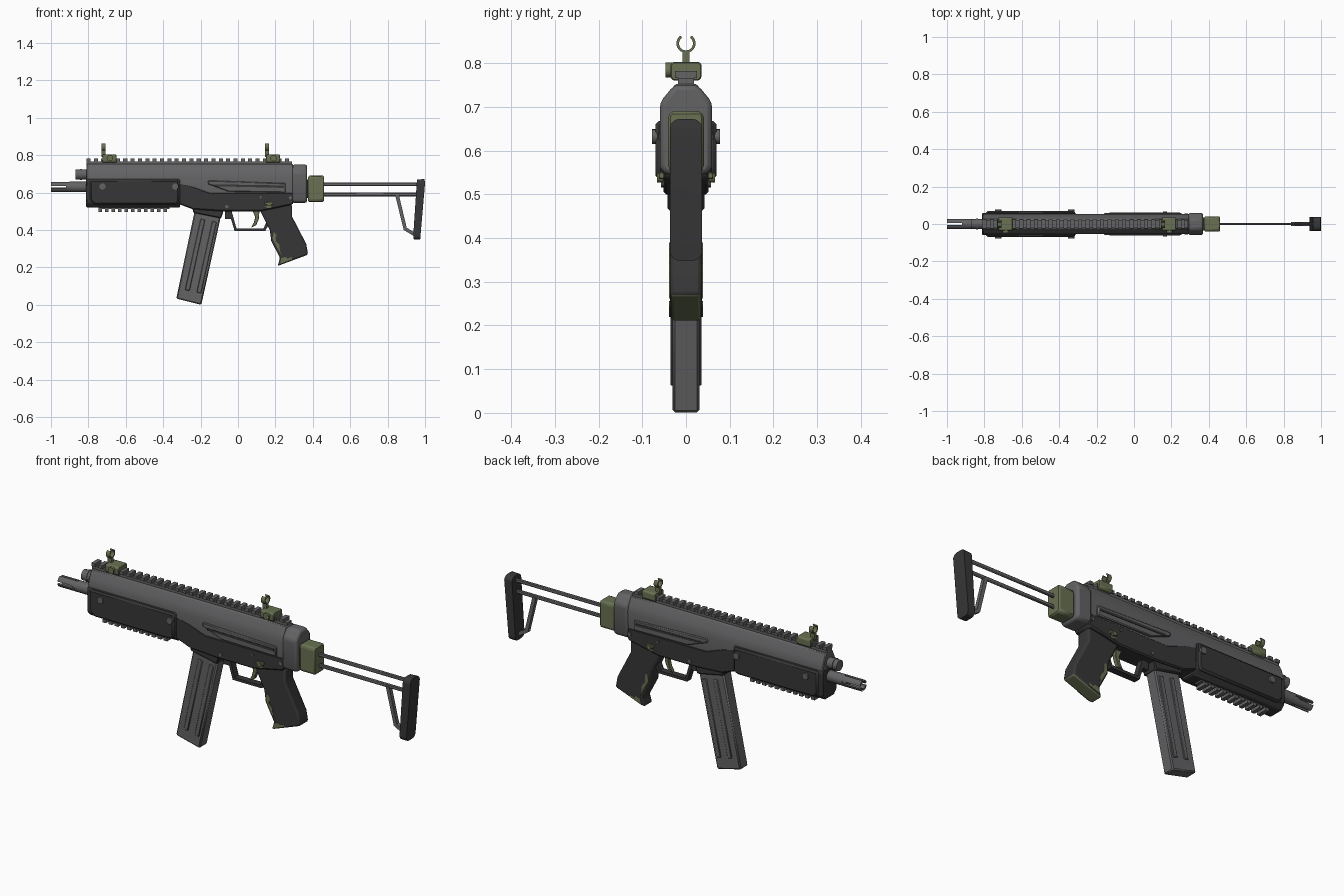
import bpy, bmesh, math
from mathutils import Vector

cube = bpy.data.objects.get("Cube")
if cube:
    bpy.data.objects.remove(cube, do_unlink=True)


def material(name, rgb):
    m = bpy.data.materials.new(name)
    m.use_nodes = True
    m.diffuse_color = (*rgb, 1)
    m.node_tree.nodes["Principled BSDF"].inputs["Base Color"].default_value = (*rgb, 1)
    return m


STEEL = material("grey steel", (0.125, 0.125, 0.13))
BLACK = material("dark polymer", (0.037, 0.037, 0.038))
OLIVE = material("olive green", (0.14, 0.165, 0.085))


def finish(name, bm, mat, bevel=0.0, segments=1):
    bmesh.ops.recalc_face_normals(bm, faces=bm.faces[:])
    mesh = bpy.data.meshes.new(name)
    bm.to_mesh(mesh)
    bm.free()
    ob = bpy.data.objects.new(name, mesh)
    bpy.context.collection.objects.link(ob)
    mesh.materials.append(mat)
    if bevel:
        mod = ob.modifiers.new("bevel", 'BEVEL')
        mod.width, mod.segments = bevel, segments
        mod.limit_method, mod.angle_limit = 'ANGLE', 0.6
    bpy.ops.object.select_all(action='DESELECT')
    ob.select_set(True)
    bpy.context.view_layer.objects.active = ob
    bpy.ops.object.shade_smooth_by_angle(angle=0.6)
    return ob


def extrude(name, pts, axis, a, b, mat, bevel=0.0, segments=1):
    """Prism: (x, z) outline swept along y, or (y, z) outline swept along x."""
    bm = bmesh.new()
    def place(p, d):
        return (p[0], d, p[1]) if axis == 'y' else (d, p[0], p[1])
    face = bm.faces.new([bm.verts.new(place(p, a)) for p in pts])
    new = bmesh.ops.extrude_face_region(bm, geom=[face])["geom"]
    shift = (0, b - a, 0) if axis == 'y' else (b - a, 0, 0)
    bmesh.ops.translate(bm, vec=shift, verts=[v for v in new if isinstance(v, bmesh.types.BMVert)])
    return finish(name, bm, mat, bevel, segments)


def slab(name, pts, half, mat, bevel=0.0, segments=1):
    return extrude(name, pts, 'y', -half, half, mat, bevel, segments)


def box(name, x0, x1, half, z0, z1, mat, bevel=0.0):
    return slab(name, [(x0, z0), (x1, z0), (x1, z1), (x0, z1)], half, mat, bevel)


def rod(name, p, q, r, mat, sides=16):
    p, q = Vector(p), Vector(q)
    bm = bmesh.new()
    bmesh.ops.create_cone(bm, cap_ends=True, segments=sides, radius1=r, radius2=r, depth=(q - p).length)
    bm.transform((q - p).to_track_quat('Z', 'Y').to_matrix().to_4x4())
    bmesh.ops.translate(bm, vec=(p + q) / 2, verts=bm.verts[:])
    return finish(name, bm, mat)


def mirrored(half):
    return half + [(-y, z) for y, z in reversed(half)]


def arc(cy, cz, r_out, r_in, a0, a1, steps):
    angles = [math.radians(a0 + (a1 - a0) * i / steps) for i in range(steps + 1)]
    ring = [(r_out, a) for a in angles] + [(r_in, a) for a in reversed(angles)]
    return [(cy + r * math.cos(a), cz + r * math.sin(a)) for r, a in ring]


# Receiver: steel upper shell, dark lower frame, rear cap
shell = mirrored([(0.048, 0.585), (0.054, 0.68), (0.045, 0.715), (0.026, 0.752)])
extrude("upper_receiver", shell, 'x', -0.81, 0.295, STEEL, 0.004)
slab("lower_receiver", [(-0.32, 0.54), (-0.24, 0.51), (-0.09, 0.50), (0.12, 0.50), (0.29, 0.535),
                        (0.305, 0.56), (0.305, 0.60), (-0.15, 0.60), (-0.24, 0.635), (-0.32, 0.655)],
     0.052, BLACK, 0.006)
cap = mirrored([(0.05, 0.545), (0.06, 0.565), (0.06, 0.71), (0.027, 0.75)])
extrude("rear_cap", cap, 'x', 0.29, 0.37, STEEL, 0.012, 2)

# Side ribs, grooves and pins on both sides of the receiver
for s, side in ((-1, "right"), (1, "left")):
    extrude(side + "_side_rib", [(-0.16, 0.665), (0.255, 0.65), (0.255, 0.60), (-0.05, 0.605), (-0.16, 0.645)],
            'y', s * 0.045, s * 0.06, STEEL, 0.004)
    extrude(side + "_rib_groove", [(-0.13, 0.644), (0.245, 0.638), (0.245, 0.625), (-0.13, 0.634)],
            'y', s * 0.055, s * 0.0625, BLACK)
    for x, z, r in ((0.28, 0.572, 0.009), (-0.06, 0.525, 0.009), (0.12, 0.575, 0.006)):
        rod(side + "_frame_pin", (x, s * 0.04, z), (x, s * 0.057, z), r, STEEL, 12)
    rod(side + "_selector_hub", (0.165, s * 0.04, 0.538), (0.165, s * 0.066, 0.538), 0.011, OLIVE)
    extrude(side + "_selector_lever", [(0.14, 0.547), (0.185, 0.551), (0.185, 0.535), (0.145, 0.535)],
            'y', s * 0.05, s * 0.062, OLIVE, 0.002)
    extrude(side + "_selector_mark", [(0.14, 0.525), (0.175, 0.53), (0.18, 0.52), (0.165, 0.515)],
            'y', s * 0.05, s * 0.054, OLIVE)

# Handguard with side panels and screws
guard = mirrored([(0.035, 0.52), (0.058, 0.545), (0.06, 0.665), (0.05, 0.675)])
extrude("handguard", guard, 'x', -0.812, -0.31, BLACK, 0.005)
for s, side in ((-1, "right"), (1, "left")):
    extrude(side + "_handguard_panel", [(-0.79, 0.56), (-0.77, 0.535), (-0.33, 0.535), (-0.315, 0.55),
                                        (-0.315, 0.668), (-0.79, 0.668)], 'y', s * 0.05, s * 0.07, BLACK, 0.008)
    for x in (-0.725, -0.335):
        rod(side + "_panel_screw", (x, s * 0.06, 0.632), (x, s * 0.078, 0.632), 0.017, STEEL)

# Accessory rails with repeated teeth
def rail(name, x0, x1, z_base, z_mid, z_tip, half, count):
    box(name + "_base", x0, x1, half * 0.75, min(z_base, z_mid), max(z_base, z_mid), STEEL)
    step = (x1 - x0) / count
    for i in range(count):
        x = x0 + i * step
        box(name + "_tooth", x, x + step * 0.55, half, min(z_mid, z_tip), max(z_mid, z_tip), STEEL)


rail("top_rail", -0.81, 0.29, 0.745, 0.766, 0.782, 0.025, 28)
rail("bottom_rail", -0.745, -0.365, 0.525, 0.513, 0.497, 0.028, 11)

# Barrel, pronged muzzle and gas tube
rod("barrel", (-0.9, 0, 0.63), (-0.8, 0, 0.63), 0.028, STEEL, 20)
rod("muzzle_core", (-0.92, 0, 0.63), (-0.89, 0, 0.63), 0.024, STEEL)
for k in range(4):
    extrude("muzzle_prong", arc(0, 0.63, 0.028, 0.018, 13 + k * 90, 77 + k * 90, 5), 'x', -1.0, -0.89, STEEL)
rod("gas_tube", (-0.868, 0, 0.697), (-0.8, 0, 0.697), 0.027, STEEL, 20)
rod("gas_tube_neck", (-0.845, 0, 0.697), (-0.835, 0, 0.697), 0.03, STEEL, 20)

# Flip-up sights with open rings
for label, x in (("front", -0.73), ("rear", 0.145)):
    foot = mirrored([(0.03, 0.76), (0.036, 0.768), (0.036, 0.797), (0.03, 0.803)])
    extrude(label + "_sight_base", foot, 'x', x + 0.005, x + 0.08, OLIVE, 0.003)
    rod(label + "_sight_knob", (x + 0.045, -0.047, 0.784), (x + 0.045, -0.03, 0.784), 0.017, OLIVE, 12)
    box(label + "_sight_post", x, x + 0.022, 0.008, 0.79, 0.826, OLIVE)
    extrude(label + "_sight_ring", arc(0, 0.845, 0.022, 0.016, 125, 415, 18), 'x', x, x + 0.022, OLIVE)

# Magazine well and slanted magazine with ribs
slab("magazine_well", [(-0.245, 0.53), (-0.24, 0.492), (-0.09, 0.462), (-0.075, 0.51), (-0.035, 0.51), (-0.035, 0.53)],
     0.042, BLACK, 0.005)
slab("magazine", [(-0.23, 0.51), (-0.09, 0.48), (-0.196, 0.0), (-0.33, 0.033)], 0.031, STEEL, 0.006)
for s, side in ((-1, "right"), (1, "left")):
    for shift in (0, 0.062):
        bottom, top = (-0.283 + shift, 0.08 - shift * 0.2), (-0.2 + shift, 0.46 - shift * 0.2)
        extrude(side + "_magazine_rib", [bottom, (bottom[0] + 0.024, bottom[1] - 0.006),
                                         (top[0] + 0.024, top[1] - 0.006), top],
                'y', s * 0.025, s * 0.036, STEEL, 0.003)
box("magazine_catch", -0.07, -0.035, 0.015, 0.46, 0.51, BLACK)

# Trigger and its guard
slab("trigger", [(0.075, 0.51), (0.115, 0.51), (0.112, 0.46), (0.097, 0.425), (0.07, 0.413),
                 (0.085, 0.44), (0.092, 0.47)], 0.011, OLIVE, 0.002)
slab("trigger_guard", [(-0.05, 0.50), (-0.018, 0.394), (0.145, 0.394), (0.165, 0.43), (0.15, 0.44),
                       (0.137, 0.408), (-0.008, 0.408), (-0.034, 0.50)], 0.017, BLACK)

# Pistol grip with a worn olive foot and front patches
grip = slab("pistol_grip", [(0.115, 0.51), (0.17, 0.40), (0.178, 0.34), (0.225, 0.25), (0.212, 0.208), (0.375, 0.268),
                            (0.365, 0.325), (0.29, 0.47), (0.29, 0.535), (0.14, 0.53)], 0.037, BLACK, 0.01, 2)
grip.data.materials.append(OLIVE)
for f in grip.data.polygons:
    if f.normal.z < -0.7 and f.center.z < 0.3:
        f.material_index = 1
for s, side in ((-1, "right"), (1, "left")):
    extrude(side + "_grip_foot_patch", [(0.225, 0.219), (0.29, 0.243), (0.288, 0.255), (0.265, 0.247),
                                        (0.255, 0.256), (0.232, 0.25)], 'y', s * 0.034, s * 0.039, OLIVE)
    extrude(side + "_grip_front_patch", [(0.184, 0.355), (0.192, 0.39), (0.205, 0.375), (0.203, 0.34),
                                         (0.222, 0.32), (0.224, 0.29), (0.234, 0.262), (0.19, 0.34)],
            'y', s * 0.034, s * 0.039, OLIVE)

# Retractable stock: collar, rods, strut and butt plate
collar = mirrored([(0.032, 0.55), (0.041, 0.56), (0.041, 0.68), (0.034, 0.69)])
extrude("stock_collar", collar, 'x', 0.375, 0.46, OLIVE, 0.006)
box("collar_neck", 0.36, 0.38, 0.034, 0.57, 0.67, BLACK)
for label, z in (("upper", 0.645), ("lower", 0.59)):
    box(label + "_stock_rod", 0.45, 0.96, 0.006, z - 0.01, z + 0.01, STEEL, 0.004)
slab("stock_strut", [(0.84, 0.588), (0.886, 0.40), (0.945, 0.365), (0.95, 0.383), (0.902, 0.412), (0.86, 0.588)],
     0.01, STEEL)
butt = slab("butt_plate", [(0.957, 0.67), (0.997, 0.672), (1.0, 0.65), (0.974, 0.348), (0.94, 0.348), (0.937, 0.37)],
            0.037, BLACK)
# Round the butt plate's four lengthwise end corners as seen from behind
bm = bmesh.new()
bm.from_mesh(butt.data)
ends = [e for e in bm.edges if abs(e.verts[0].co.y - e.verts[1].co.y) < 0.001
        and abs(e.verts[0].co.z - e.verts[1].co.z) < 0.01]
bmesh.ops.bevel(bm, geom=ends, offset=0.03, segments=4, profile=0.5, affect='EDGES', clamp_overlap=True)
bm.to_mesh(butt.data)
bm.free()
